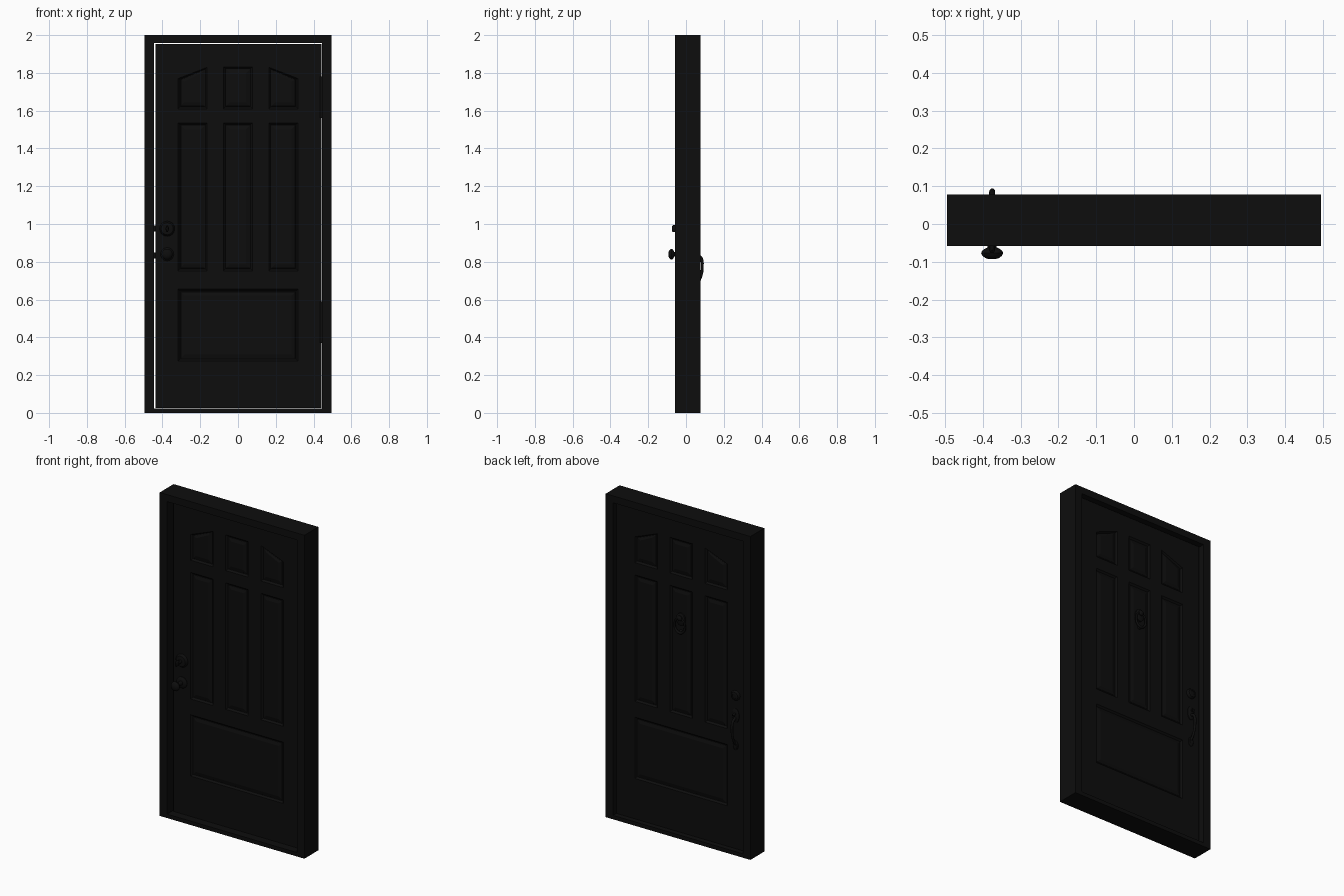
import bpy, bmesh, math
from mathutils import Vector

if "Cube" in bpy.data.objects:
    bpy.data.objects.remove(bpy.data.objects["Cube"])

black = bpy.data.materials.new("near_black")
black.diffuse_color = (0.004, 0.004, 0.004, 1)
black.use_nodes = True
black.node_tree.nodes["Principled BSDF"].inputs["Base Color"].default_value = black.diffuse_color

FRONT, BACK = -0.010, 0.048      # door slab faces
KX = -0.375                      # lock side hardware position


def finish(name, bm, smooth=False):
    bmesh.ops.recalc_face_normals(bm, faces=bm.faces)
    me = bpy.data.meshes.new(name)
    bm.to_mesh(me)
    bm.free()
    ob = bpy.data.objects.new(name, me)
    bpy.context.collection.objects.link(ob)
    me.materials.append(black)
    if smooth:
        bpy.ops.object.select_all(action='DESELECT')
        ob.select_set(True)
        bpy.context.view_layer.objects.active = ob
        bpy.ops.object.shade_smooth_by_angle(angle=math.radians(40))
    return ob


def add_loft(bm, loops):
    """Bridge equal (x, z) outlines placed at given y values, capping both ends."""
    rings = [[bm.verts.new((x, y, z)) for x, z in poly] for poly, y in loops]
    for a, b in zip(rings, rings[1:]):
        for i in range(len(a)):
            j = (i + 1) % len(a)
            bm.faces.new((a[i], a[j], b[j], b[i]))
    bm.faces.new(rings[0])
    bm.faces.new(rings[-1])


def rect(x0, x1, z0, z1):
    return [(x0, z0), (x1, z0), (x1, z1), (x0, z1)]


def box(name, x0, x1, y0, y1, z0, z1):
    bm = bmesh.new()
    add_loft(bm, [(rect(x0, x1, z0, z1), y0), (rect(x0, x1, z0, z1), y1)])
    return finish(name, bm)


def ellipse(x, z, rx, rz, n=28):
    return [(x + rx * math.cos(2 * math.pi * i / n), z + rz * math.sin(2 * math.pi * i / n))
            for i in range(n)]


def turned(name, x, z, profile, stretch=1.0):
    """Lathe-like part about the y axis; profile is (radius, y)."""
    bm = bmesh.new()
    add_loft(bm, [(ellipse(x, z, r, r * stretch), y) for r, y in profile])
    return finish(name, bm, True)


def shrink(poly, d):
    xs, zs = [p[0] for p in poly], [p[1] for p in poly]
    cx, cz = (min(xs) + max(xs)) / 2, (min(zs) + max(zs)) / 2
    sx = 1 - 2 * d / (max(xs) - min(xs))
    sz = 1 - 2 * d / (max(zs) - min(zs))
    return [(cx + (x - cx) * sx, cz + (z - cz) * sz) for x, z in poly]


def tube(name, points, radius, cyclic=False):
    cu = bpy.data.curves.new(name, 'CURVE')
    cu.dimensions = '3D'
    cu.bevel_depth = 1.0
    cu.bevel_resolution = 4
    cu.resolution_u = 8
    cu.use_fill_caps = True
    sp = cu.splines.new('BEZIER')
    sp.bezier_points.add(len(points) - 1)
    for bp, p, r in zip(sp.bezier_points, points, radius):
        bp.co = p
        bp.radius = r
        bp.handle_left_type = bp.handle_right_type = 'AUTO'
    sp.use_cyclic_u = cyclic
    ob = bpy.data.objects.new(name, cu)
    bpy.context.collection.objects.link(ob)
    cu.materials.append(black)
    return ob


# Frame: two jambs, head and sill
for s, side in ((-1, "left"), (1, "right")):
    a, b = sorted((s * 0.495, s * 0.445))
    box(side + "_jamb", a, b, -0.058, 0.078, 0, 1.957)
box("head_jamb", -0.495, 0.495, -0.058, 0.078, 1.957, 2.0)
box("sill", -0.445, 0.445, -0.058, 0.078, 0.0, 0.024)

# Door slab with recessed panels cut into both faces
door = box("door_slab", -0.436, 0.441, FRONT, BACK, 0.026, 1.952)
panels = [rect(-0.317, 0.317, 0.275, 0.655), rect(-0.077, 0.077, 1.61, 1.832),
          [(-0.317, 1.61), (-0.163, 1.61), (-0.163, 1.83), (-0.317, 1.77)],
          [(0.163, 1.61), (0.317, 1.61), (0.317, 1.77), (0.163, 1.83)]]
panels += [rect(c - 0.077, c + 0.077, 0.752, 1.535) for c in (-0.24, 0, 0.24)]

cut, fields = bmesh.new(), bmesh.new()
for poly in panels:
    for y, d in ((FRONT, 1), (BACK, -1)):
        add_loft(cut, [(shrink(poly, -0.002), y - d * 0.002), (shrink(poly, 0.010), y + d * 0.010)])
        add_loft(fields, [(shrink(poly, 0.012), y + d * 0.012), (shrink(poly, 0.014), y + d * 0.009),
                          (shrink(poly, 0.034), y + d * 0.003)])
cutter = finish("panel_cutter", cut)
cutter.hide_render = True
finish("raised_panels", fields)
mod = door.modifiers.new("panels", 'BOOLEAN')
mod.operation, mod.solver, mod.object = 'DIFFERENCE', 'EXACT', cutter
bpy.context.view_layer.objects.active = door
bpy.ops.object.modifier_apply(modifier=mod.name)
bpy.data.objects.remove(cutter)

# Hinges: leaf in the gap and barrel on the front
for z0, pos in ((0.37, "lower"), (1.56, "upper")):
    box(pos + "_hinge_leaf", 0.439, 0.447, FRONT, 0.03, z0, z0 + 0.22)
    bpy.ops.mesh.primitive_cylinder_add(vertices=16, radius=0.009, depth=0.22,
                                        location=(0.443, FRONT - 0.007, z0 + 0.11))
    barrel = bpy.context.object
    barrel.name = pos + "_hinge_barrel"
    barrel.data.materials.append(black)
    bpy.ops.object.shade_smooth_by_angle(angle=math.radians(40))

# Bolts crossing the gap
for z, nm in ((0.833, "latch_bolt"), (0.975, "dead_bolt")):
    box(nm, -0.447, -0.43, 0.008, 0.03, z - 0.016, z + 0.016)

# Inside knob with rosette
turned("knob_rosette", KX, 0.84, [(0.035, FRONT), (0.035, FRONT - 0.004), (0.028, FRONT - 0.010),
                                  (0.016, FRONT - 0.013)])
turned("knob", KX, 0.84, [(0.013, FRONT - 0.008), (0.011, -0.045), (0.012, -0.062), (0.020, -0.066),
                          (0.027, -0.071), (0.029, -0.077), (0.026, -0.084), (0.018, -0.090),
                          (0.008, -0.093)])

# Inside deadbolt with thumb turn
turned("deadbolt_rosette", KX, 0.975, [(0.040, FRONT), (0.040, FRONT - 0.006), (0.032, FRONT - 0.016),
                                       (0.014, FRONT - 0.018)])
turned("thumb_turn_stem", KX, 0.975, [(0.010, FRONT - 0.015), (0.010, -0.055)])
turned("thumb_turn", KX, 0.975, [(0.006, -0.042), (0.008, -0.055), (0.008, -0.069), (0.005, -0.075)], 2.3)

# Outside lock cylinder
turned("lock_cylinder", KX, 0.975, [(0.030, BACK), (0.030, BACK + 0.006), (0.024, BACK + 0.016),
                                    (0.015, BACK + 0.018), (0.014, BACK + 0.015)])

# Outside pull handle: two plates, thumb latch and curved grip
for z, rx, st, nm in ((0.85, 0.024, 1.8, "upper"), (0.665, 0.017, 1.7, "lower")):
    turned(nm + "_handle_plate", KX, z, [(rx, BACK), (rx, BACK + 0.004), (rx * 0.75, BACK + 0.009)], st)
tube("handle_grip", [(KX, BACK + 0.004, 0.838), (KX, 0.078, 0.822), (KX, 0.086, 0.773),
                     (KX, 0.076, 0.715), (KX, BACK + 0.004, 0.672)],
     [0.008, 0.008, 0.0075, 0.007, 0.007])
tube("thumb_latch", [(KX, BACK + 0.004, 0.862), (KX, 0.064, 0.864), (KX, 0.074, 0.858)],
     [0.005, 0.007, 0.009])

# Knocker: back plate, boss, hanging ring and striker
turned("knocker_plate", 0, 1.345, [(0.030, BACK - 0.006), (0.030, BACK + 0.006), (0.022, BACK + 0.011)], 1.3)
turned("knocker_boss", 0, 1.355, [(0.016, BACK + 0.008), (0.016, BACK + 0.016), (0.010, BACK + 0.023),
                                  (0.003, BACK + 0.025)])
ring = [(0.035 * math.sin(t), BACK + 0.013, 1.31 + 0.045 * math.cos(t))
        for t in (math.pi * i / 4 for i in range(8))]
tube("knocker_ring", ring, [0.005, 0.005, 0.006, 0.007, 0.008, 0.007, 0.006, 0.005], True)
turned("knocker_striker", 0, 1.268, [(0.012, BACK - 0.006), (0.012, BACK + 0.004), (0.008, BACK + 0.012)])
